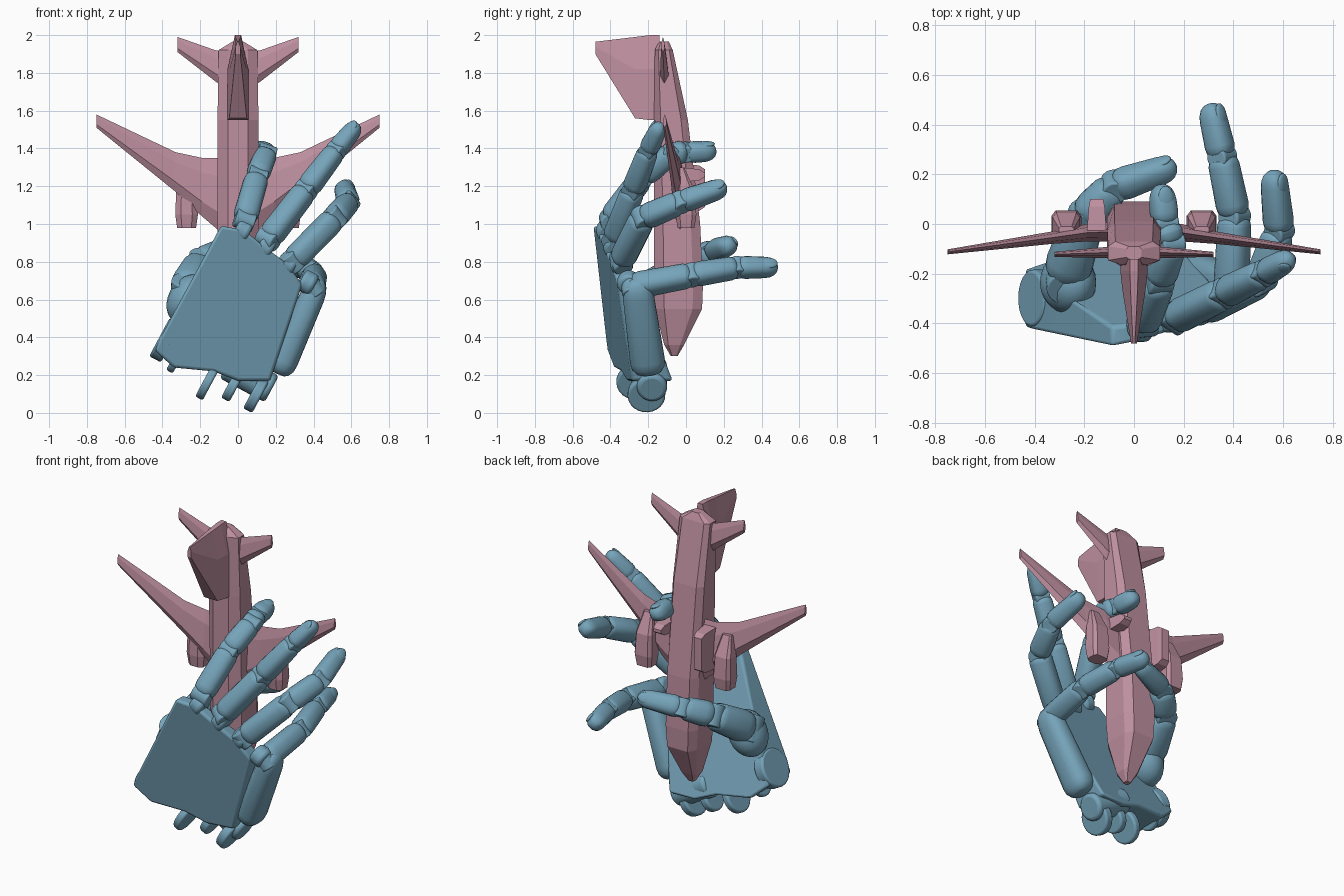
import bpy, bmesh, math
from mathutils import Vector as V

if "Cube" in bpy.data.objects:
    bpy.data.objects.remove(bpy.data.objects["Cube"])


def material(name, rgb):
    m = bpy.data.materials.new(name)
    m.diffuse_color = (*rgb, 1)
    m.use_nodes = True
    m.node_tree.nodes["Principled BSDF"].inputs["Base Color"].default_value = m.diffuse_color
    return m


BLUE = material("blue", (0.18, 0.37, 0.49))
ROSE = material("rose", (0.52, 0.28, 0.35))


def loft(name, rings, mat, smooth=False, bevel=0):
    """Skin a list of equal-length rings and cap both ends."""
    bm = bmesh.new()
    loops = [[bm.verts.new(p) for p in r] for r in rings]
    n = len(loops[0])
    for a, b in zip(loops, loops[1:]):
        for i in range(n):
            bm.faces.new((a[i], a[(i + 1) % n], b[(i + 1) % n], b[i]))
    bm.faces.new(loops[0][::-1])
    bm.faces.new(loops[-1])
    bmesh.ops.recalc_face_normals(bm, faces=bm.faces)
    me = bpy.data.meshes.new(name)
    bm.to_mesh(me)
    bm.free()
    ob = bpy.data.objects.new(name, me)
    bpy.context.collection.objects.link(ob)
    me.materials.append(mat)
    if bevel:
        b = ob.modifiers.new("bevel", 'BEVEL')
        b.width, b.segments, b.limit_method = bevel, 3, 'ANGLE'
    if smooth:
        bpy.ops.object.select_all(action='DESELECT')
        ob.select_set(True)
        bpy.context.view_layer.objects.active = ob
        bpy.ops.object.shade_smooth_by_angle(angle=math.radians(35))
    return ob


# ---------------------------------------------------------------- aircraft
def octagon(cx, z, w, y0, y1):
    m, h = (y0 + y1) / 2, (y1 - y0) / 2
    pts = [(1, .6), (.72, 1), (-.72, 1), (-1, .6), (-1, -.6), (-.5, -1), (.5, -1), (1, -.6)]
    return [(cx + w * a, m + h * b, z) for a, b in pts]


loft("fuselage", [octagon(0, *s) for s in [
    (.30, .018, -.08, -.045), (.36, .05, -.115, -.01), (.55, .098, -.165, .085),
    (.68, .108, -.17, .09), (1.0, .108, -.17, .075), (1.55, .108, -.17, .01),
    (1.92, .104, -.165, -.07), (1.965, .03, -.145, -.09)]], ROSE)


def wing_section(x, lead, trail, y, t):
    c = trail - lead
    return [(x, y, lead), (x, y + t, lead + c * .25), (x, y + t * .6, lead + c * .75),
            (x, y, trail), (x, y - t * .6, lead + c * .75), (x, y - t, lead + c * .25)]


for s, side in ((-1, "left"), (1, "right")):
    loft(side + "_wing", [wing_section(s * x, *r) for x, *r in [
        (.06, .93, 1.35, -.03, .04), (.19, 1.04, 1.35, -.035, .035),
        (.33, 1.17, 1.38, -.055, .025), (.75, 1.51, 1.58, -.112, .01)]], ROSE)
    loft(side + "_stabilizer", [wing_section(s * x, *r) for x, *r in [
        (.07, 1.72, 1.91, -.115, .025), (.12, 1.755, 1.92, -.115, .022),
        (.32, 1.91, 1.99, -.122, .01)]], ROSE)
    loft(side + "_engine", [octagon(s * .272, *r) for r in [
        (.98, .05, -.045, .045), (1.05, .06, -.055, .055),
        (1.18, .055, -.05, .045), (1.30, .03, -.045, -.01)]], ROSE)
# Underside gear pods, the right one shorter
for name, x, z0, z1 in (("left_gear", -.15, 1.06, 1.32), ("right_gear", .13, 1.22, 1.30)):
    loft(name, [[V((x - w, y, z0 + i)), V((x + w, y, z0 + i)), V((x + w, y, z1 - i)), V((x - w, y, z1 - i))]
                for w, y, i in ((.04, -.04, 0), (.032, .07, .01), (.026, .1, .03))], ROSE)


# Tail fin: blunt lower edge, pointed upper edge, thin outer edge
def fin_section(y, low, high, w):
    c = high - low
    return [(w, y, low), (w, y, low + c * .6), (w * .3, y, high),
            (-w * .3, y, high), (-w, y, low + c * .6), (-w, y, low)]


loft("tail_fin", [fin_section(*r) for r in [
    (-.14, 1.55, 2.0, .055), (-.19, 1.55, 2.0, .055), (-.27, 1.56, 1.99, .046), (-.48, 1.9, 1.965, .012)]], ROSE)


# ---------------------------------------------------------------- hand
U = V((.47, 0, .88)).normalized()      # wrist to fingers
W = V((.88, 0, -.47)).normalized()     # across the palm


def back_y(x, z):
    """Depth of the tilted back-of-hand plane."""
    return -.28 + .16 * x - .2 * z


def thickness(x, z):
    return .235 - .17 * max(0, min(1, V((x + .15, 0, z - .25)).dot(U) / .75))


def segment(name, p, q, r0, r1, side, tip=False, flat=1):
    """Finger segment: rounded-square section with domed ends."""
    d = q - p
    L = d.length
    d.normalize()
    side = (side - d * side.dot(d)).normalized()
    up = d.cross(side)
    prof = [(0, .5), (.12 * r0, .72), (.4 * r0, .93), (.8 * r0, 1)]
    prof += ([(L - 1.3 * r1, 1), (L - .8 * r1, .93), (L - .4 * r1, .77), (L - .12 * r1, .5), (L, .18)] if tip else
             [(L - .6 * r1, 1), (L - .3 * r1, .93), (L - .08 * r1, .75), (L, .5)])
    rings = []
    for t, k in prof:
        r = (r0 + (r1 - r0) * t / L) * k
        ring = []
        for i in range(20):
            a = math.tau * i / 20
            c, s = math.cos(a), math.sin(a)
            f = r * (abs(c) ** 2.6 + abs(s) ** 2.6) ** (-1 / 2.6)
            ring.append(p + d * t + side * c * f * flat + up * s * f)
        rings.append(ring)
    loft(name, rings, BLUE, True)


def disc(name, c, axis, r, w, bevel=.008):
    """Cylinder lying along any axis."""
    axis = axis.normalized()
    a = axis.orthogonal().normalized()
    b = axis.cross(a)
    loft(name, [[c + axis * k * w / 2 + (a * math.cos(t) + b * math.sin(t)) * r
                 for t in (math.tau * i / 24 for i in range(24))] for k in (-1, 1)], BLUE, True, bevel)


def ellipsoid(name, c, size, axes):
    bm = bmesh.new()
    bmesh.ops.create_uvsphere(bm, u_segments=20, v_segments=12, radius=1)
    for v in bm.verts:
        v.co = c + sum((ax * s * k for ax, s, k in zip(axes, size, v.co)), V())
    bmesh.ops.recalc_face_normals(bm, faces=bm.faces)
    me = bpy.data.meshes.new(name)
    for f in bm.faces:
        f.smooth = True
    bm.to_mesh(me)
    bm.free()
    me.materials.append(BLUE)
    bpy.context.collection.objects.link(bpy.data.objects.new(name, me))


def finger(name, pts, radii):
    pts = [V(p) for p in pts]
    first, last = (pts[1] - pts[0]).normalized(), (pts[-1] - pts[-2]).normalized()
    axis = first.cross(last).normalized()
    dorsal = -axis.cross(last)
    n = len(pts) - 1
    for i in range(n):
        segment(f"{name}_segment_{i + 1}", pts[i], pts[i + 1], radii[i], radii[i + 1], axis, i == n - 1)
        disc(f"{name}_hinge_{i + 1}", pts[i], axis, radii[i] * .78, radii[i] * 1.6)
    # fingernail
    r = radii[-1]
    ellipsoid(name + "_nail", pts[-1] - last * r * 1.1 + dorsal * r * .85,
              (r * .65, r * .95, r * .25), (axis, last, dorsal))


finger("index_finger", [(.035, -.405, 1.02), (.10, -.23, 1.25), (.15, -.08, 1.375), (.125, .0, 1.38), (.11, .16, 1.385)],
       (.066, .064, .06, .058, .05))
finger("middle_finger", [(.16, -.38, .92), (.36, -.28, 1.18), (.52, -.2, 1.39), (.635, -.135, 1.53)],
       (.066, .062, .054, .042))
finger("ring_finger", [(.285, -.345, .80), (.51, -.23, 1.03), (.585, -.03, 1.115), (.56, .215, 1.2)],
       (.066, .066, .06, .05))
finger("little_finger", [(.39, -.29, .67), (.405, .03, .73), (.355, .27, .77), (.305, .485, .77)],
       (.068, .063, .058, .05))
finger("thumb", [(-.28, -.22, .64), (-.2, .02, .79), (-.08, .15, .855), (.17, .235, .89)],
       (.098, .08, .066, .05))
ellipsoid("thumb_base", V((-.265, -.235, .6)), (.105, .125, .14), (W, V((0, 1, 0)), U))

# Palm: tilted wedge, thicker toward the wrist
outline = [(-.44, .33), (-.41, .40), (-.09, .99), (.03, .97), (.14, .88), (.26, .79),
           (.34, .68), (.24, .38), (.17, .17), (.0, .17), (-.13, .22), (-.34, .24)]
loft("palm", [[V((x, back_y(x, z) + thickness(x, z) * k, z)) for x, z in outline] for k in (0, 1)],
     BLUE, True, .015)

# Edge of the hand below the little finger
segment("hand_edge", V((.215, -.195, .21)), V((.435, -.265, .71)), .095, .08, W, True, .8)

# Knuckle lobes at the top of the palm
for i, (x, z) in enumerate([(.025, .965), (.15, .88), (.27, .79), (.37, .69)]):
    disc(f"knuckle_{i + 1}", V((x, back_y(x, z) + .055, z)), W, .06, .08, .02)

# Wrist tabs and the barrel between them
for i, (x, z, r, w, dy) in enumerate([(-.385, .385, .115, .07, .12), (-.33, .28, .07, .04, .12),
                                      (-.16, .165, .1, .045, .07), (-.03, .14, .08, .05, .1),
                                      (.098, .1, .1, .055, .075)]):
    disc(f"wrist_tab_{i + 1}", V((x, back_y(x, z) + dy, z)), W, r, w, .012)
disc("wrist_barrel", V((.06, -.18, .19)), W, .08, .27, .02)
